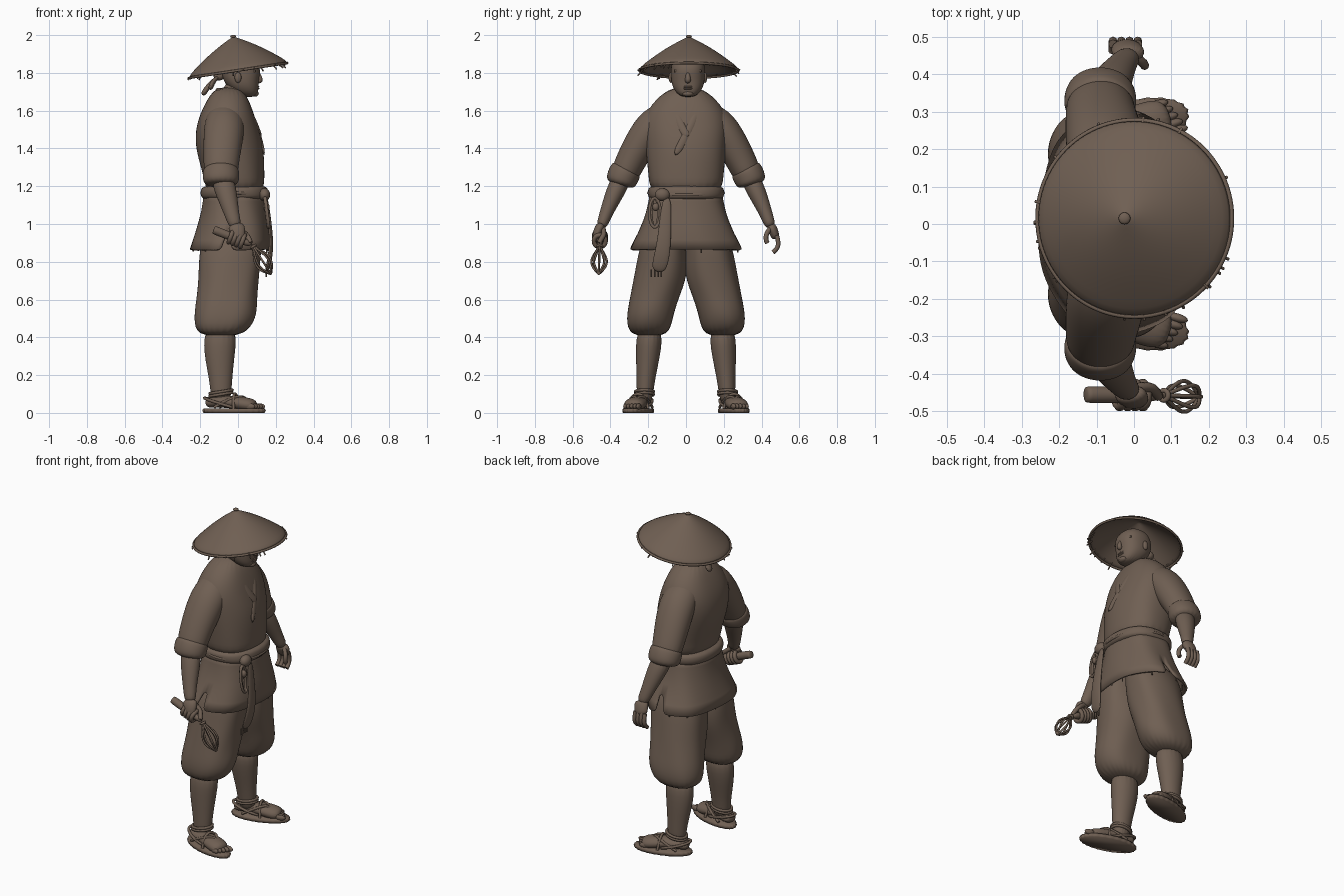
import bpy, bmesh, math, random
from math import sin, cos, pi
from mathutils import Vector, Matrix

X, Y, Z = Vector((1, 0, 0)), Vector((0, 1, 0)), Vector((0, 0, 1))
random.seed(4)
if bpy.data.objects.get("Cube"):
    bpy.data.objects.remove(bpy.data.objects["Cube"])

clay = bpy.data.materials.new("clay brown")
clay.use_nodes = True
clay.diffuse_color = (.16, .115, .086, 1)
shader = next(node for node in clay.node_tree.nodes if node.type == 'BSDF_PRINCIPLED')
shader.inputs["Base Color"].default_value = clay.diffuse_color


def finish(name, bm, smoothing=0):
    bmesh.ops.recalc_face_normals(bm, faces=bm.faces)
    mesh = bpy.data.meshes.new(name)
    bm.to_mesh(mesh)
    bm.free()
    mesh.materials.append(clay)
    mesh.shade_smooth()
    part = bpy.data.objects.new(name, mesh)
    bpy.context.collection.objects.link(part)
    if smoothing:
        modifier = part.modifiers.new("smooth", 'SUBSURF')
        modifier.levels = modifier.render_levels = smoothing
    return part


def skin(name, rings, caps=True, smoothing=2, slit=False):
    """Bridge rings of points into a tube, optionally slit at both sides of its foot."""
    bm = bmesh.new()
    loops = [[bm.verts.new(point) for point in ring] for ring in rings]
    count = len(rings[0])
    for row, (low, high) in enumerate(zip(loops, loops[1:])):
        for i in range(count):
            if slit and row == 0 and i in (count // 4, 3 * count // 4):
                continue
            bm.faces.new((low[i - 1], low[i], high[i], high[i - 1]))
    if caps:
        bm.faces.new(loops[0])
        bm.faces.new(loops[-1])
    return finish(name, bm, smoothing)


def oval(centre, u, v, count=12, ripple=0.0, waves=6, phase=0, power=2.0):
    """Points round an oval with half-axes u and v; a higher power squares it."""
    points = []
    for i in range(count):
        angle = 2 * pi * i / count
        swell = 1 + ripple * sin(waves * angle + phase)
        c, s = [math.copysign(abs(t) ** (2 / power), t) * swell for t in (cos(angle), sin(angle))]
        points.append(Vector(centre) + u * c + v * s)
    return points


def stack(name, low, high, back, front, left, right=None, count=24, ripple=0.0, **options):
    """Level ovals at even heights, from the extents of each."""
    right = right or [-y for y in left]
    rings = []
    for i, (b, f, l, r) in enumerate(zip(back, front, left, right)):
        centre = ((b + f) / 2, (l + r) / 2, low + (high - low) * i / (len(back) - 1))
        rings.append(oval(centre, X * (f - b) / 2, Y * (l - r) / 2, count, ripple, phase=i, power=2.3))
    return skin(name, rings, **options)


def limb(name, path, radii, flat=1.0, ref=X, ripple=0.0, **options):
    """Ovals square to a path; flat widens them towards ref."""
    path = [Vector(point) for point in path]
    rings = []
    for i, (point, radius) in enumerate(zip(path, radii)):
        ahead = (path[min(i + 1, len(path) - 1)] - path[max(i - 1, 0)]).normalized()
        u = (ref - ahead * ref.dot(ahead)).normalized()
        rings.append(oval(point, u * radius * flat, ahead.cross(u) * radius, 18, ripple, 4, i * 2))
    return skin(name, rings, **options)


def cord(name, path, radius, closed=False):
    """Round cord along a smooth path."""
    curve = bpy.data.curves.new(name, 'CURVE')
    curve.dimensions = '3D'
    curve.bevel_depth, curve.bevel_resolution, curve.use_fill_caps = radius, 2, True
    spline = curve.splines.new('NURBS')
    spline.points.add(len(path) - 1)
    for control, point in zip(spline.points, path):
        control.co = (*point, 1)
    spline.order_u, spline.resolution_u = 3, 6
    spline.use_cyclic_u, spline.use_endpoint_u = closed, not closed
    curve.materials.append(clay)
    bpy.context.collection.objects.link(bpy.data.objects.new(name, curve))


def blob(name, centre, size, turn=0.0):
    bm = bmesh.new()
    place = Matrix.Translation(centre) @ Matrix.Rotation(turn, 4, 'Z') @ Matrix.Diagonal((*size, 1))
    bmesh.ops.create_uvsphere(bm, u_segments=16, v_segments=10, radius=1, matrix=place)
    finish(name, bm)


# Straw hat: a thin, slightly domed cone tipped back, with a bound rim and loose straws
tilt = Matrix.Translation((0, .015, 1.825)) @ Matrix.Rotation(-.15, 4, 'Y')
radius, height = .262, .17
steps = [(i + .1) / 6 for i in range(6)] + [1]


def hat_ring(t, drop):
    return oval(Z * (height * (1 - t) + .012 * sin(pi * t) - drop), X * radius * t, Y * radius * t, 48)


skin("straw_hat", [hat_ring(t, 0) for t in steps] + [hat_ring(t, .018) for t in reversed(steps)],
     smoothing=1).data.transform(tilt)
cord("hat_rim", [tilt @ point for point in hat_ring(1, .012)], .007, True)
blob("hat_tip", tilt @ (Z * height), (.016, .016, .008))
for i in range(22):
    angle = random.uniform(0, 2 * pi)
    out = X * cos(angle) + Y * sin(angle)
    droop = Z * random.uniform(.01, .04)
    cord("rim_straw", [tilt @ (out * (radius - .02)), tilt @ (out * (radius + .01) - droop)], .004)

# Head, neck and face
stack("head", 1.67, 1.9, [.02, -.05, -.08, -.09, -.08, -.04], [.1, .11, .11, .12, .11, .06],
      [.05, .09, .1, .1, .1, .06], [-.03, -.07, -.08, -.08, -.08, -.04])
limb("neck", [(-.06, 0, 1.58), (-.03, 0, 1.66), (0, .01, 1.75)], [.08, .065, .065])
limb("nose", [(.1, .01, 1.81), (.115, .01, 1.78), (.12, .01, 1.76), (.1, .01, 1.75)],
     [.01, .012, .018, .012], smoothing=1)
for z in (1.717, 1.727):
    blob("lip", (.103, .01, z), (.01, .026, .006))
blob("chin", (.09, .01, 1.69), (.02, .03, .016))
for side in (1, -1):
    face = Y * side
    middle = Vector((.1, .01, 1.8))
    blob("eye", middle + face * .036 - Z * .01 - X * .004, (.01, .016, .007))
    cord("brow", [middle + face * t - X * t * t * 3 + Z * .01 for t in (.01, .04, .07)], .007)
    blob("ear", (0, .01 + side * .09, 1.775), (.018, .012, .028))

# Head cloth knot with two tails
blob("cloth_knot", (-.1, .01, 1.785), (.03, .026, .025))
limb("cloth_tail", [(-.11, .01, 1.78), (-.15, .02, 1.74), (-.19, .03, 1.68)], [.012, .02, .03], .6)
limb("cloth_tail", [(-.1, 0, 1.78), (-.13, -.01, 1.76), (-.15, -.03, 1.71)], [.012, .02, .025], .6)

# Wrapped jacket with collar bands crossing at the chest
stack("jacket", 1.15, 1.73, [-.17, -.18, -.21, -.23, -.22, -.18, -.12], [.14, .14, .14, .13, .1, .07, .02],
      [.19, .2, .21, .22, .23, .19, .08], ripple=.008)
for side, lower in ((1, (.14, -.06, 1.36)), (-1, (.12, .01, 1.46))):
    limb("collar_band", [(-.12, 0, 1.7), (-.09, side * .07, 1.7), (0, side * .09, 1.68),
                         (.065, side * .06, 1.6), (.105, side * .02, 1.5), lower], [.022] * 6, .5)

# Slit skirt of the jacket with frayed hem
skirt = stack("jacket_skirt", .865, 1.17, [-.255, -.22, -.19, -.18], [.17, .17, .15, .14], [.3, .25, .21, .19],
              count=40, ripple=.018, caps=False, smoothing=1, slit=True)
skirt.modifiers.new("thickness", 'SOLIDIFY').thickness = .012
for i in range(9):
    angle = random.uniform(0, 2 * pi)
    hem = Vector((.2 * cos(angle) - .04, .28 * sin(angle), .88))
    cord("hem_thread", [hem, hem - Z * random.uniform(.02, .04)], .004)

# Sash, its knot and tail, and a looped cord
stack("sash", 1.12, 1.21, [-.18, -.2, -.2, -.18], [.15, .165, .16, .15], [.19, .205, .205, .19], ripple=.006)
cord("sash_fold", oval((-.015, 0, 1.165), X * .175 - Z * .01, Y * .2, 24), .008, True)
blob("sash_knot", (.14, -.125, 1.155), (.03, .04, .034))
limb("sash_tail", [(.15, -.1, 1.15), (.17, -.11, 1), (.18, -.12, .86), (.15, -.15, .74)],
     [.024, .032, .04, .046], .3)
for i in range(4):
    fray = Vector((.15, -.13 - i * .018, .76))
    cord("tail_thread", [fray, fray - Z * .04], .004)
for size in (.02, .03):
    cord("cord_loop", oval((.14 + size / 2, -.165, 1.06), Y * size, Z * .08 - X * .01), .008, True)
blob("cord_knot", (.15, -.16, 1.09), (.018, .018, .022))

for side in (1, -1):
    def mirrored(*points):
        return [(x, side * y, z) for x, y, z in points]

    # Sleeves, rolled cuffs and forearms
    limb("sleeve", mirrored((-.07, .06, 1.6), (-.07, .17, 1.54), (-.08, .24, 1.43), (-.09, .3, 1.32),
                            (-.09, .34, 1.23)), [.07, .092, .09, .08, .075], 1.18, ripple=.015)
    limb("rolled_cuff", mirrored((-.09, .31, 1.3), (-.09, .32, 1.28), (-.09, .34, 1.24), (-.09, .35, 1.2)),
         [.076, .085, .086, .076], 1.15, ripple=.015)
    limb("forearm", mirrored((-.09, .33, 1.26), (-.06, .38, 1.16), (-.03, .43, 1.04), (-.01, .45, .98)),
         [.055, .05, .032, .03], 1.15)

    # Baggy trousers gathered below the knee
    stack("trouser_leg", .4, 1, [-.22, -.235, -.22, -.21, -.21, -.2, -.17], [.03, .1, .1, .11, .12, .13, .11],
          [side * y for y in (.3, .32, .3, .28, .26, .24, .18)],
          [side * y for y in (.09, .07, .04, 0, -.01, 0, 0)], ripple=.015)
    limb("shin", mirrored((-.09, .19, .46), (-.1, .2, .32), (-.09, .215, .16), (-.09, .22, .04)),
         [.072, .068, .046, .043], 1.25)

    # Splayed foot, set out from the heel along its own line
    turn = side * .28
    along = X * cos(turn) + Y * sin(turn)
    outward = (Y * cos(turn) - X * sin(turn)) * side
    heel = Vector((-.17, side * .21, 0))

    def at(length, width, height):
        return heel + along * length + outward * width + Z * height

    limb("foot", [at(0, 0, .05), at(.03, 0, .055), at(.09, 0, .06), at(.16, 0, .055), at(.22, 0, .045),
                  at(.28, 0, .035)], [.03, .044, .048, .053, .06, .05], .65, Z)
    for i in range(5):
        blob("toe", at(.285 - i * .008, .02 * i - .04, .034), (.03, .012, .016), turn)
    skin("sandal_sole", [oval(at(.155, 0, z), along * size, outward * size * .42, 96, .015, 24)
                         for z, size in ((0, .165), (.012, .172), (.024, .165))], smoothing=0)
    for edge in (.05, -.05):
        cord("toe_strap", [at(.25, -.01, .04), at(.21, -.01, .09), at(.15, edge, .08), at(.06, edge, .03)], .008)
    cord("cross_strap", [at(.17, -.06, .02), at(.16, -.04, .1), at(.16, .04, .1), at(.17, .06, .02)], .008)
    cord("heel_strap", oval(at(.09, 0, .05), along * .1 - Z * .03, outward * .053), .008, True)
    for z in (.098, .112):
        cord("ankle_tie", oval((-.09, side * .22, z), X * .062 + Z * .01, Y * .05), .008, True)

# Open left hand
limb("left_palm", [(-.01, .445, 1), (-.018, .465, .96), (-.025, .477, .92)], [.026, .026, .022], 1.7)
for i in range(4):
    knuckle = Vector((.01 - i * .022, .48, .94))
    cord("finger", [knuckle, knuckle + Y * .012 - Z * .04, knuckle - Z * .075, knuckle - Y * .02 - Z * .09], .012)
cord("left_thumb", [(0, .45, .98), (.025, .43, .96), (.03, .42, .92), (.025, .43, .9)], .0125)

# Whisk handle held in the right fist
butt, neck = Vector((-.13, -.455, .97)), Vector((.075, -.457, .89))
limb("whisk_handle", [butt.lerp(neck, t) for t in (0, .02, .3, .7, 1)], [.02, .023, .023, .02, .016],
     ref=Z, smoothing=1)
limb("right_palm", [(-.015, -.445, 1), (0, -.47, .96), (0, -.478, .9)], [.028, .025, .018], 1.7)
for i in range(4):
    cord("grip_finger", oval(butt.lerp(neck, .45 + i * .1), Y * .032, Z * .032 + X * .012), .0125, True)
cord("right_thumb", [(0, -.44, .98), (.04, -.43, .95), (.06, -.45, .92), (.065, -.46, .9)], .0135)

# Whisk wires swelling from the neck and meeting at the tip
tip = Vector((.175, -.462, .735))
reach = (tip - neck).normalized()
across = reach.cross(Y)
for i in range(8):
    bow = Matrix.Rotation(i * pi / 4, 3, reach) @ across * .042
    cord("whisk_wire", [neck.lerp(tip, t / 8) + bow * sin(pi * (t / 8) ** 1.3) for t in range(9)], .0055)
cord("whisk_binding", oval(neck + reach * .01, across * .014, Y * .014, 8), .007, True)
